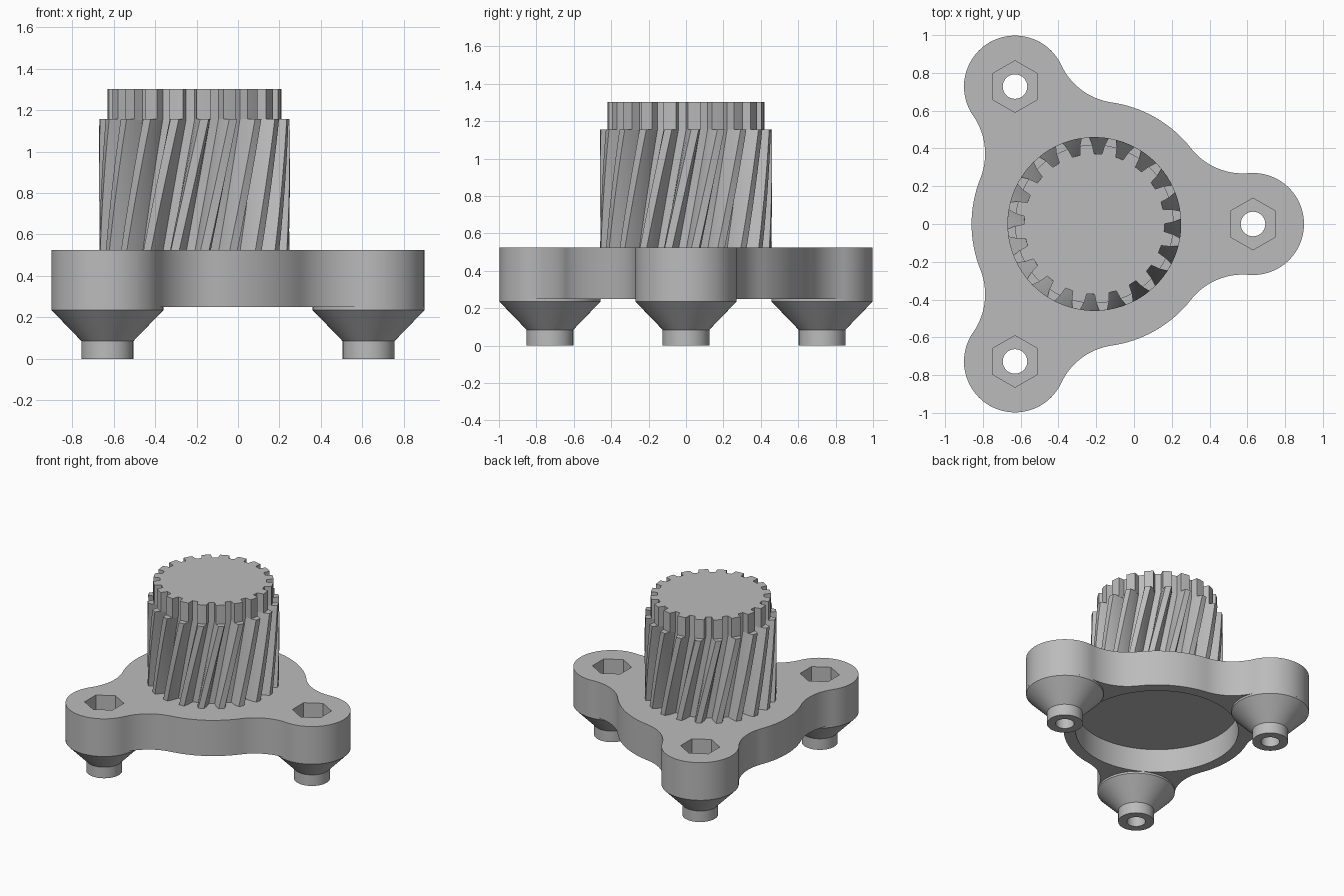
import bpy, bmesh
from math import sin, cos, pi, radians, acos, atan2
from mathutils import Matrix, Vector

cube = bpy.data.objects.get("Cube")
if cube:
    bpy.data.objects.remove(cube, do_unlink=True)

grey = bpy.data.materials.new("plain_grey")
grey.use_nodes = True
grey.diffuse_color = (0.5, 0.5, 0.5, 1)
grey.node_tree.nodes["Principled BSDF"].inputs["Base Color"].default_value = (0.5, 0.5, 0.5, 1)

AXIS = Vector((-0.21, 0, 0))      # gear axis
ARM, LOBE, DISC, FILLET = 0.84, 0.27, 0.65, 0.35
THIRDS = [2 * pi * k / 3 for k in range(3)]


def polar(r, a, c=(0, 0)):
    return (c[0] + r * cos(a), c[1] + r * sin(a))


def arc(c, r, a0, a1, n):
    """Points along an arc, without the last one."""
    return [polar(r, a0 + (a1 - a0) * i / n, c) for i in range(n)]


def make_object(name, bm, loc=AXIS):
    bmesh.ops.recalc_face_normals(bm, faces=bm.faces)
    me = bpy.data.meshes.new(name)
    bm.to_mesh(me)
    bm.free()
    me.materials.append(grey)
    ob = bpy.data.objects.new(name, me)
    ob.location = loc
    bpy.context.collection.objects.link(ob)
    return ob


def loft(name, layers, loc=AXIS):
    """Skin closed outlines, each a (points, z) pair, and cap both ends."""
    bm = bmesh.new()
    rings = [[bm.verts.new((x, y, z)) for x, y in pts] for pts, z in layers]
    n = len(rings[0])
    for low, high in zip(rings, rings[1:]):
        for i in range(n):
            j = (i + 1) % n
            bm.faces.new((low[i], low[j], high[j], high[i]))
    bm.faces.new(rings[0][::-1])
    bm.faces.new(rings[-1])
    return make_object(name, bm, loc)


def prism(name, pts, z0, z1, loc=AXIS):
    return loft(name, [(pts, z0), (pts, z1)], loc)


def activate(ob):
    bpy.ops.object.select_all(action='DESELECT')
    ob.select_set(True)
    bpy.context.view_layer.objects.active = ob


def smooth(ob, angle=30):
    activate(ob)
    bpy.ops.object.shade_smooth_by_angle(angle=radians(angle))


def cut(ob, cutter):
    cutter.hide_render = True
    activate(ob)
    mod = ob.modifiers.new("cut", 'BOOLEAN')
    mod.operation = 'DIFFERENCE'
    mod.solver = 'EXACT'
    mod.object = cutter
    bpy.ops.object.modifier_apply(modifier=mod.name)
    bpy.data.objects.remove(cutter, do_unlink=True)


# Three-lobed plate outline: tangent arcs of disc, fillets and lobes
reach = DISC + FILLET
t = acos((reach ** 2 + ARM ** 2 - (LOBE + FILLET) ** 2) / (2 * ARM * reach))
b = atan2(reach * sin(t), reach * cos(t) - ARM)
outline = []
for a in THIRDS:
    outline += arc(polar(reach, a - t), FILLET, a + pi - t, a + pi - b, 14)
    outline += arc(polar(ARM, a), LOBE, a - b, a + b, 40)
    outline += arc(polar(reach, a + t), FILLET, a + pi + b, a + pi + t, 14)
    outline += arc((0, 0), DISC, a + t, a + 2 * pi / 3 - t, 16)
plate = prism("mounting_plate", outline, 0.25, 0.525)

# Round recess underneath, bolt holes and hexagonal nut pockets
cut(plate, prism("recess_cutter", arc((0, 0), 0.567, 0, 2 * pi, 96), 0.1, 0.43))
spots = [AXIS + Vector((*polar(ARM, a), 0)) for a in THIRDS]
for spot in spots:
    cut(plate, prism("hole_cutter", arc((0, 0), 0.065, 0, 2 * pi, 32), 0.1, 0.7, spot))
    cut(plate, prism("nut_cutter", arc((0, 0), 0.137, pi / 6, 13 * pi / 6, 6), 0.3, 0.7, spot))
smooth(plate)

# Hollow conical feet
FOOT = [(0.065, 0), (0.125, 0), (0.125, 0.085), (0.27, 0.235), (0.27, 0.25), (0.065, 0.25)]
for name, spot in zip(("left_foot", "back_right_foot", "front_right_foot"), spots):
    bm = bmesh.new()
    vs = [bm.verts.new((r, 0, z)) for r, z in FOOT]
    edges = [bm.edges.new((vs[i - 1], vs[i])) for i in range(len(vs))]
    bmesh.ops.spin(bm, geom=vs + edges, cent=(0, 0, 0), axis=(0, 0, 1),
                   angle=2 * pi, steps=64, use_duplicate=False)
    bmesh.ops.remove_doubles(bm, verts=bm.verts, dist=0.0005)
    smooth(make_object(name, bm, spot))

# Gear: each tooth gap widens from the root to the tip
TEETH = 20
PITCH = 2 * pi / TEETH


def gear_outline(tip, flank, turn=0.0):
    pts = []
    for k in range(TEETH):
        a = k * PITCH + turn - radians(3)
        for r, off in reversed(flank):
            pts.append(polar(r, a - off))
        for r, off in flank:
            pts.append(polar(r, a + off))
        pts.append(polar(tip, a + PITCH / 2))
    return pts


HELIX_FLANK = [(0.372, 0.055), (0.42, 0.078), (0.46, 0.112)]
SPLINE_FLANK = HELIX_FLANK[:2]
Z0, Z1, STEPS = 0.515, 1.157, 12
layers = []
for i in range(STEPS + 1):
    f = i / STEPS
    layers.append((gear_outline(0.46, HELIX_FLANK, (f - 1) * PITCH), Z0 + (Z1 - Z0) * f))
smooth(loft("helical_gear", layers), 20)

# Straight toothed collar on top
smooth(prism("spline_collar", gear_outline(0.42, SPLINE_FLANK), Z1 - 0.005, 1.303), 20)
